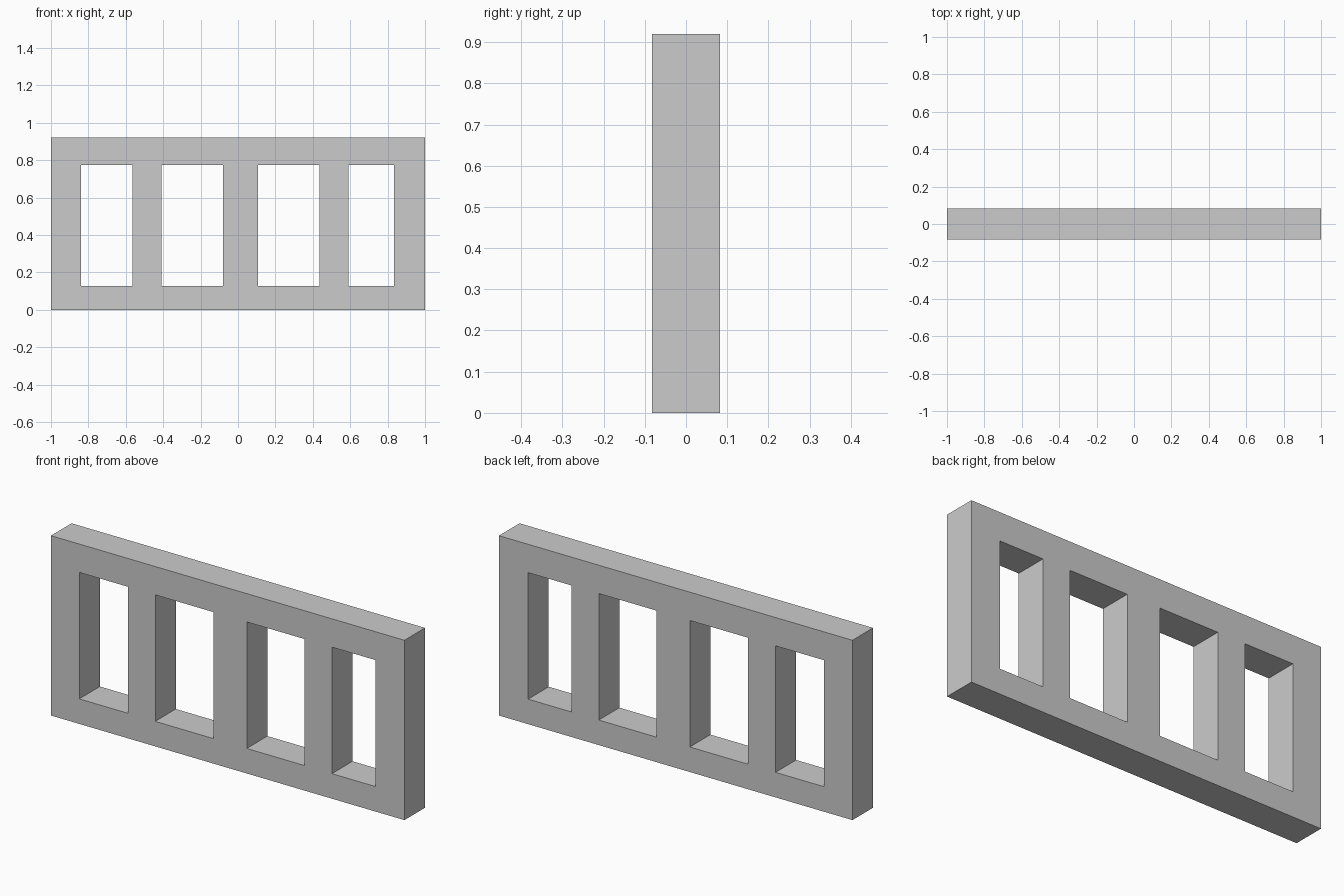
import bpy
import bmesh

if "Cube" in bpy.data.objects:
    bpy.data.objects.remove(bpy.data.objects["Cube"])

HEIGHT, DEPTH = 0.92, 0.166
SILL, HEAD = 0.128, 0.775
WINDOWS = [(-0.84, -0.565), (-0.41, -0.08), (0.108, 0.435), (0.59, 0.835)]

# Column and row lines of the front face; every odd column of the middle row is open
xs = [-1.0] + [x for pair in WINDOWS for x in pair] + [1.0]
zs = [0.0, SILL, HEAD, HEIGHT]

bm = bmesh.new()
grid = [[bm.verts.new((x, -DEPTH / 2, z)) for x in xs] for z in zs]
for r in range(len(zs) - 1):
    for c in range(len(xs) - 1):
        if r == 1 and c % 2 == 1:
            continue
        bm.faces.new((grid[r][c], grid[r][c + 1], grid[r + 1][c + 1], grid[r + 1][c]))

# Extrude the pierced front face back to make one solid frame
ext = bmesh.ops.extrude_face_region(bm, geom=bm.faces[:], use_keep_orig=True)
back = [g for g in ext["geom"] if isinstance(g, bmesh.types.BMVert)]
bmesh.ops.translate(bm, verts=back, vec=(0, DEPTH, 0))
bmesh.ops.recalc_face_normals(bm, faces=bm.faces[:])

mesh = bpy.data.meshes.new("window_frame_panel")
bm.to_mesh(mesh)
bm.free()
panel = bpy.data.objects.new("window_frame_panel", mesh)
bpy.context.collection.objects.link(panel)
